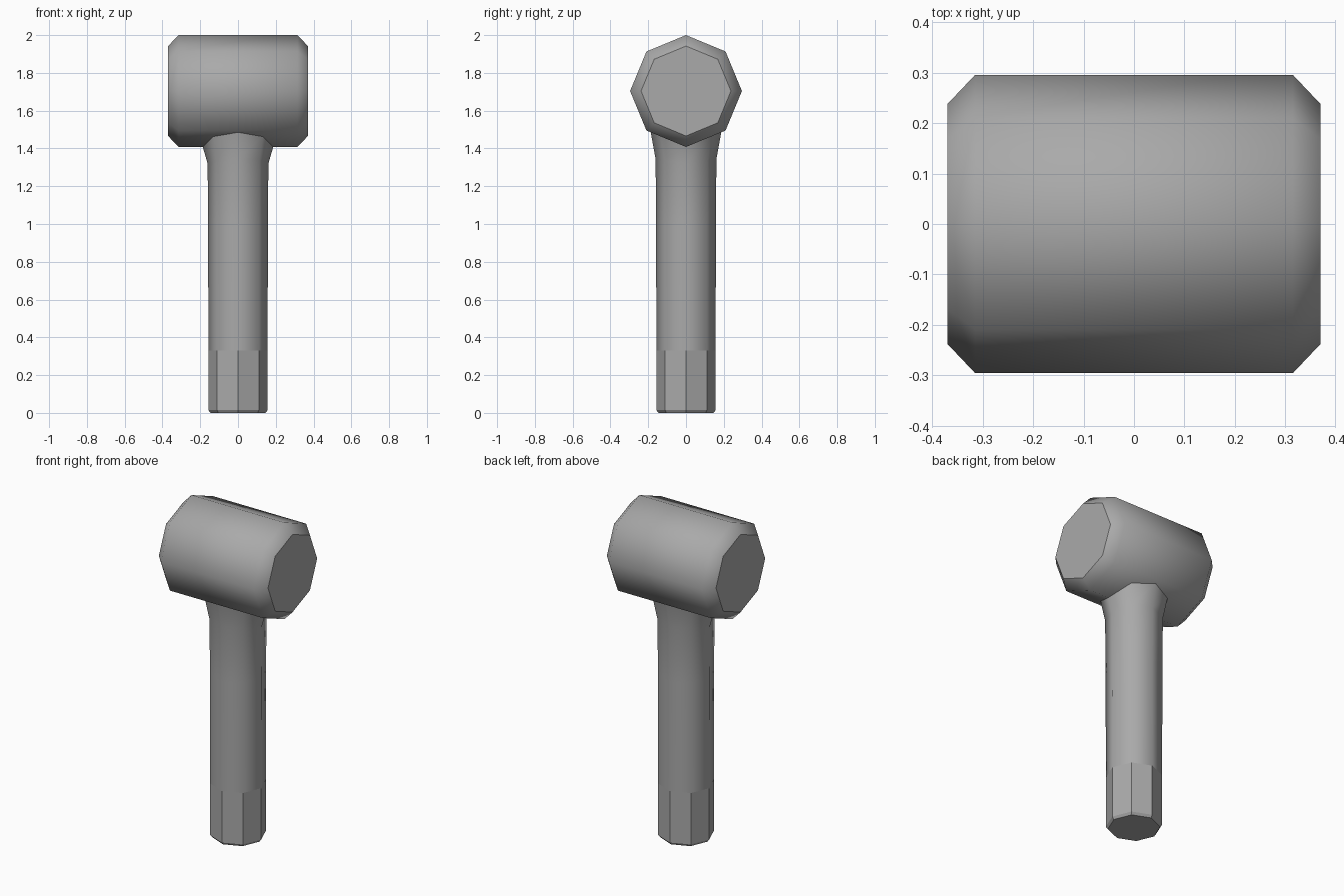
import bpy
import bmesh
import math
from mathutils import Vector

default_cube = bpy.data.objects.get("Cube")
if default_cube:
    bpy.data.objects.remove(default_cube, do_unlink=True)

grey = bpy.data.materials.new("mid grey")
grey.use_nodes = True
grey.diffuse_color = (0.4, 0.4, 0.4, 1)
grey.node_tree.nodes["Principled BSDF"].inputs["Base Color"].default_value = grey.diffuse_color

SIDES = 8
HEAD_Z = 1.704
HEAD_R = 0.296


def circle(radius):
    """Points of a flat octagon with corners on both axes."""
    steps = [math.tau * i / SIDES for i in range(SIDES)]
    return [(radius * math.cos(a), radius * math.sin(a)) for a in steps]


def loft(name, rings, capped_ends, sharp_rule):
    """Skin a stack of rings, cap the chosen ends and mark the sharp edges."""
    bm = bmesh.new()
    loops = [[bm.verts.new(p) for p in ring] for ring in rings]
    for low, high in zip(loops, loops[1:]):
        for i in range(SIDES):
            j = (i + 1) % SIDES
            bm.faces.new((low[i], low[j], high[j], high[i]))
    for end in capped_ends:
        bm.faces.new(loops[end])
    bmesh.ops.recalc_face_normals(bm, faces=bm.faces)
    for face in bm.faces:
        face.smooth = True
    for edge in bm.edges:
        cap_edge = any(len(f.verts) == SIDES for f in edge.link_faces)
        edge.smooth = not (cap_edge or sharp_rule(edge))
    mesh = bpy.data.meshes.new(name)
    bm.to_mesh(mesh)
    bm.free()
    mesh.materials.append(grey)
    obj = bpy.data.objects.new(name, mesh)
    bpy.context.collection.objects.link(obj)
    return obj


def head_underside(y):
    """Height of the lower head surface at a distance y from its middle."""
    corner = HEAD_R * math.sin(math.pi / 4)
    return HEAD_Z - HEAD_R + abs(y) * (HEAD_R - corner) / corner


# Mallet head: octagonal barrel with bevelled rims
head_profile = [(-0.37, 0.238), (-0.315, HEAD_R), (0.315, HEAD_R), (0.37, 0.238)]
head_rings = [[Vector((x, y, HEAD_Z + z)) for y, z in circle(r)] for x, r in head_profile]
loft("mallet_head", head_rings, (0, -1), lambda edge: False)

# Handle: octagonal shaft with a bevelled foot
handle_profile = [(0, 0.146), (0.015, 0.157), (0.33, 0.157), (1.0, 0.158)]
handle_rings = [[Vector((x, y, z)) for x, y in circle(r)] for z, r in handle_profile]

# Flared collar that follows the underside of the head
handle_rings.append([Vector((x, y, 1.32 + 0.15 * abs(y))) for x, y in circle(0.161)])
handle_rings.append([Vector((x, y, head_underside(y) + 0.002)) for x, y in circle(0.187)])
loft("handle", handle_rings, (0,),
     lambda edge: all(v.co.z < 0.4 for v in edge.verts))
